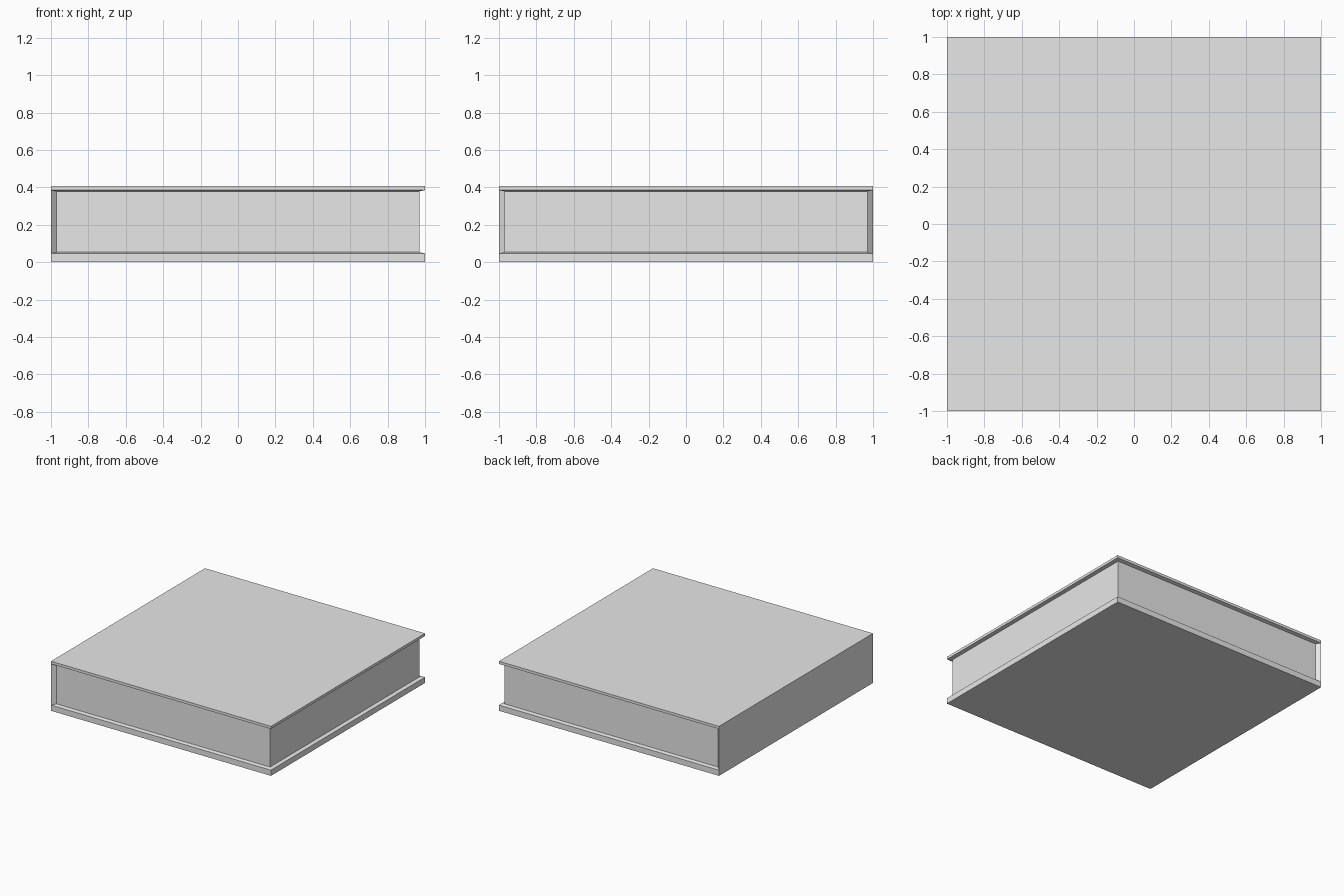
import bpy
import bmesh

cube = bpy.data.objects.get("Cube")
if cube:
    bpy.data.objects.remove(cube, do_unlink=True)

# One plain grey
grey = bpy.data.materials.new("plain_grey")
grey.use_nodes = True
colour = (0.8, 0.8, 0.8, 1.0)
grey.diffuse_color = colour
grey.node_tree.nodes["Principled BSDF"].inputs["Base Color"].default_value = colour

bm = bmesh.new()


def ring(half, z):
    """Square ring of corners, starting at the spine's front corner."""
    corners = ((-1, -1), (1, -1), (1, 1), (-1, 1))
    return [bm.verts.new((x * half, y * half, z)) for x, y in corners]


def band(lower, upper, sides):
    """Join two rings along the given sides."""
    for i in sides:
        j = (i + 1) % 4
        bm.faces.new((lower[i], lower[j], upper[j], upper[i]))


ALL_SIDES = range(4)
PAGE_SIDES = range(3)   # front, fore edge, back
SPINE = [3]

# Covers: thick lower board and thin upper board
bottom = ring(1.0, 0.0)
lower_lip = ring(1.0, 0.047)
upper_lip = ring(1.0, 0.385)
top = ring(1.0, 0.407)
bm.faces.new(reversed(bottom))
bm.faces.new(top)
band(bottom, lower_lip, ALL_SIDES)
band(upper_lip, top, ALL_SIDES)

# Page block recessed on three sides, with slightly sloping ledges
page_low = ring(0.97, 0.053)
page_high = ring(0.97, 0.379)
band(lower_lip, page_low, PAGE_SIDES)
band(page_low, page_high, PAGE_SIDES)
band(page_high, upper_lip, PAGE_SIDES)

# Flush spine with mitred ends
band(lower_lip, upper_lip, SPINE)
for i in (0, 3):
    bm.faces.new((lower_lip[i], page_low[i], page_high[i], upper_lip[i]))

bmesh.ops.recalc_face_normals(bm, faces=bm.faces)
mesh = bpy.data.meshes.new("closed_book")
bm.to_mesh(mesh)
bm.free()
mesh.materials.append(grey)
book = bpy.data.objects.new("closed_book", mesh)
bpy.context.collection.objects.link(book)
